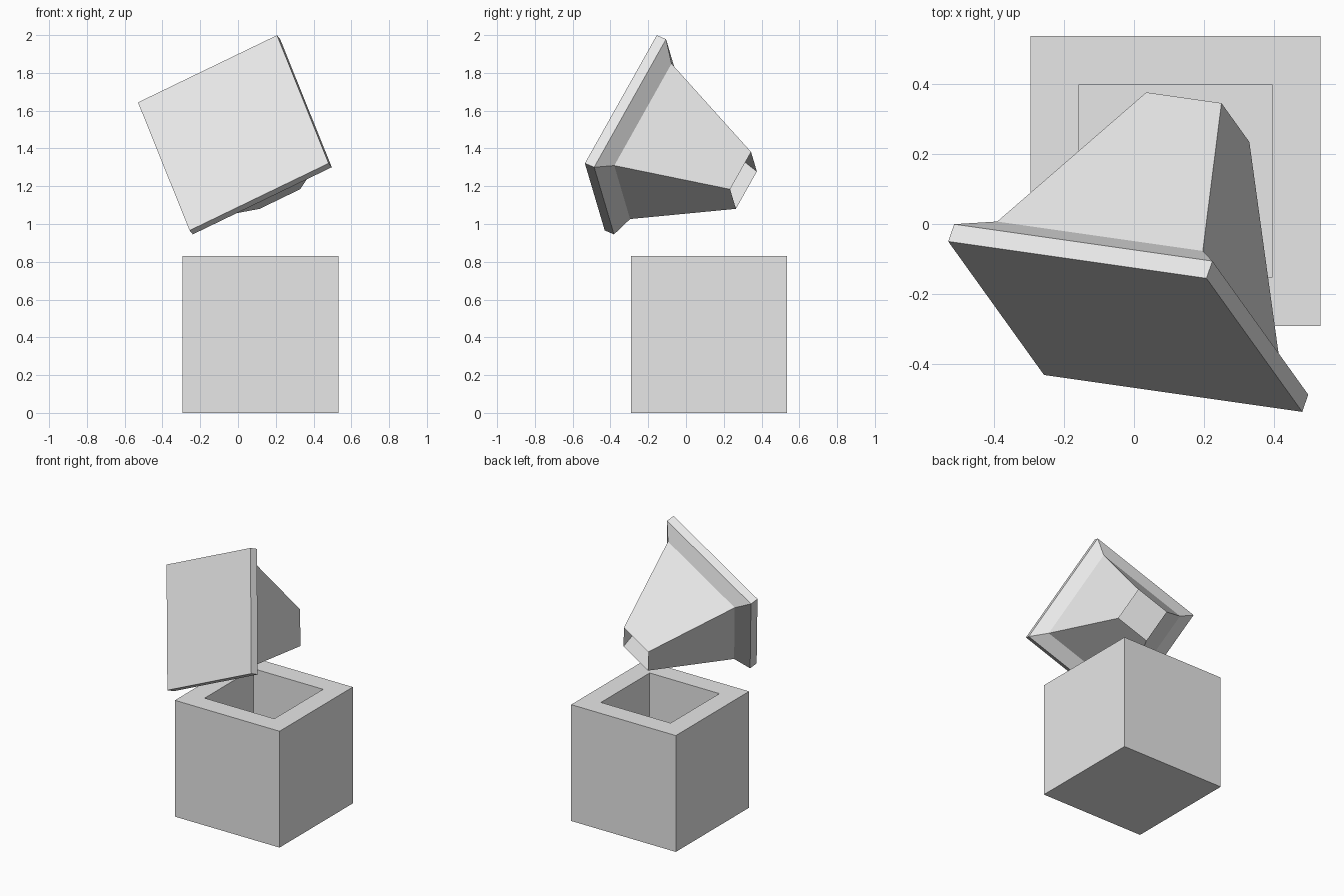
import bpy
import bmesh
from mathutils import Matrix, Vector

cube = bpy.data.objects.get("Cube")
if cube:
    bpy.data.objects.remove(cube, do_unlink=True)

# One plain grey for everything
grey = bpy.data.materials.new("plain_grey")
grey.use_nodes = True
grey.diffuse_color = (0.8, 0.8, 0.8, 1)
grey.node_tree.nodes["Principled BSDF"].inputs["Base Color"].default_value = (0.8, 0.8, 0.8, 1)


def square_loft(name, rings, matrix, cap_end):
    """Join square rings given as (half width, height); cap the first and maybe the last."""
    bm = bmesh.new()
    corners = [(-1, -1), (1, -1), (1, 1), (-1, 1)]
    loops = [[bm.verts.new((x * half, y * half, z)) for x, y in corners] for half, z in rings]
    bm.faces.new(loops[0])
    for a, b in zip(loops, loops[1:]):
        for i in range(4):
            j = (i + 1) % 4
            bm.faces.new((a[i], b[i], b[j], a[j]))
    if cap_end:
        bm.faces.new(loops[-1][::-1])
    mesh = bpy.data.meshes.new(name)
    bm.to_mesh(mesh)
    bm.free()
    mesh.materials.append(grey)
    obj = bpy.data.objects.new(name, mesh)
    obj.matrix_world = matrix
    bpy.context.scene.collection.objects.link(obj)
    return obj


# Open box: cavity floor, inner rim, outer rim, underside
outer, inner, height, floor = 0.413, 0.275, 0.83, 0.14
square_loft("open_box",
            [(inner, floor), (inner, height), (outer, height), (outer, 0)],
            Matrix.Translation((0.118, 0.123, 0)), True)

# Tilted stopper: square plate, sloped shoulder, hollow taper open at its narrow end
across = Vector((0.735, -0.105, 0.355)).normalized()
up = Vector((-0.275, 0.38, 0.675))
facing = across.cross(up).normalized()
up = facing.cross(across)
tilt = Matrix((across, up, facing)).transposed().to_4x4()
square_loft("tilted_stopper",
            [(0.412, 0), (0.412, -0.056), (0.328, -0.121), (0.12, -0.68)],
            Matrix.Translation((-0.025, -0.2925, 1.4825)) @ tilt, False)
